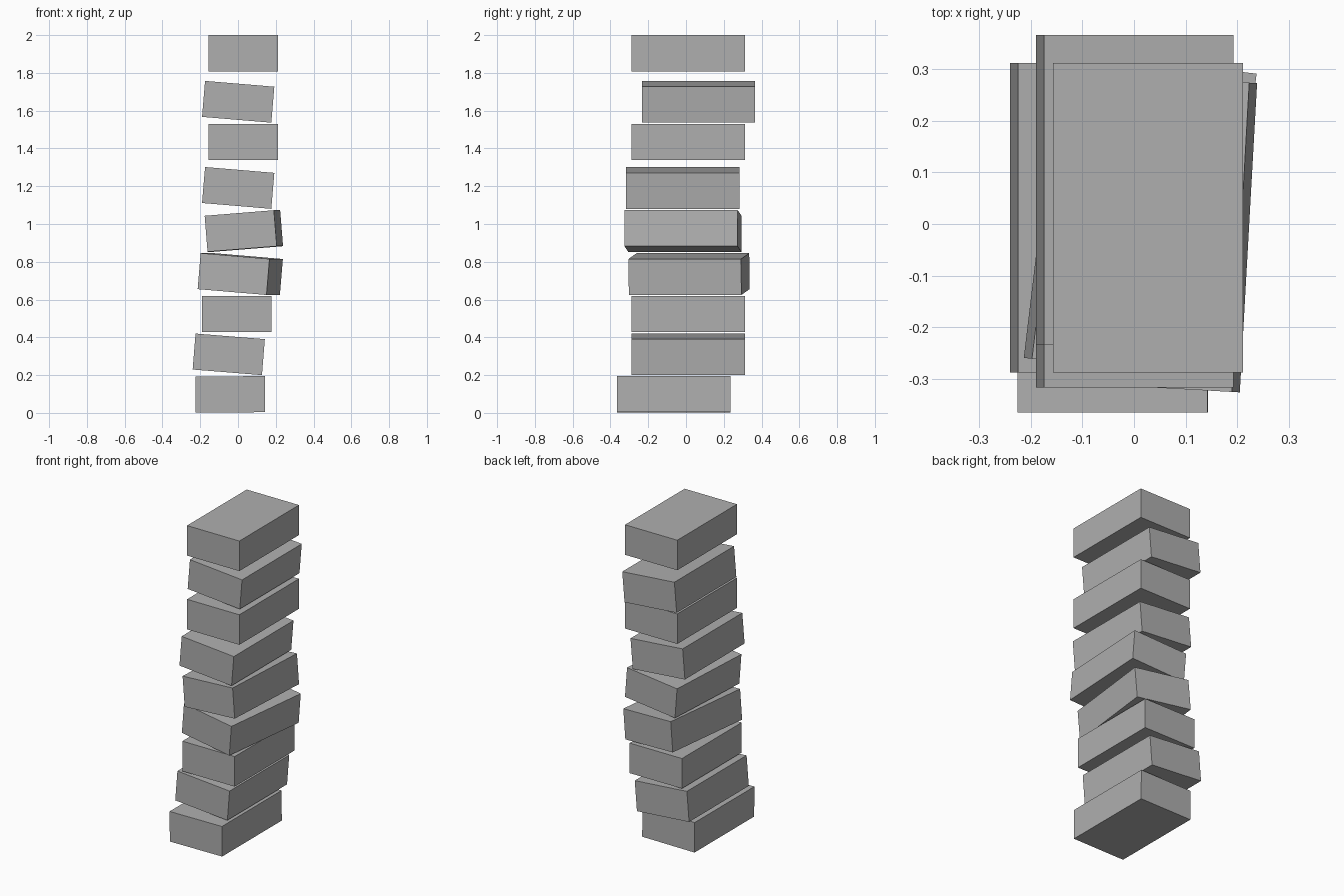
import bpy
from math import radians

if "Cube" in bpy.data.objects:
    bpy.data.objects.remove(bpy.data.objects["Cube"])

SIZE = (0.368, 0.6, 0.191)

# Each block from bottom to top: x, y, z centre, tilt about y, yaw about z (degrees)
BLOCKS = [
    (-0.041, -0.065, 0.098, -0.4, 0),
    (-0.049, 0.012, 0.310, 4.6, 0),
    (-0.006, 0.012, 0.524, 0, 0),
    (0.012, 0.016, 0.735, 4.8, -6.8),
    (0.031, -0.016, 0.963, -4.6, -3.2),
    (0.001, -0.017, 1.191, 4.8, 0),
    (0.027, 0.012, 1.435, 0, 0),
    (0.001, 0.066, 1.647, 4.8, 0),
    (0.027, 0.012, 1.904, 0, 0),
]

# Mid grey surface
grey = bpy.data.materials.new("mid_grey")
grey.diffuse_color = (0.43, 0.43, 0.43, 1)
grey.use_nodes = True
grey.node_tree.nodes["Principled BSDF"].inputs["Base Color"].default_value = grey.diffuse_color


def add_block(name, x, y, z, tilt, yaw):
    bpy.ops.mesh.primitive_cube_add(
        size=1, location=(x, y, z), rotation=(0, radians(tilt), radians(yaw)))
    block = bpy.context.object
    block.name = name
    block.scale = SIZE
    block.data.materials.append(grey)


# Loose stack of identical blocks
for i, values in enumerate(BLOCKS, 1):
    add_block(f"stacked_block_{i}", *values)
